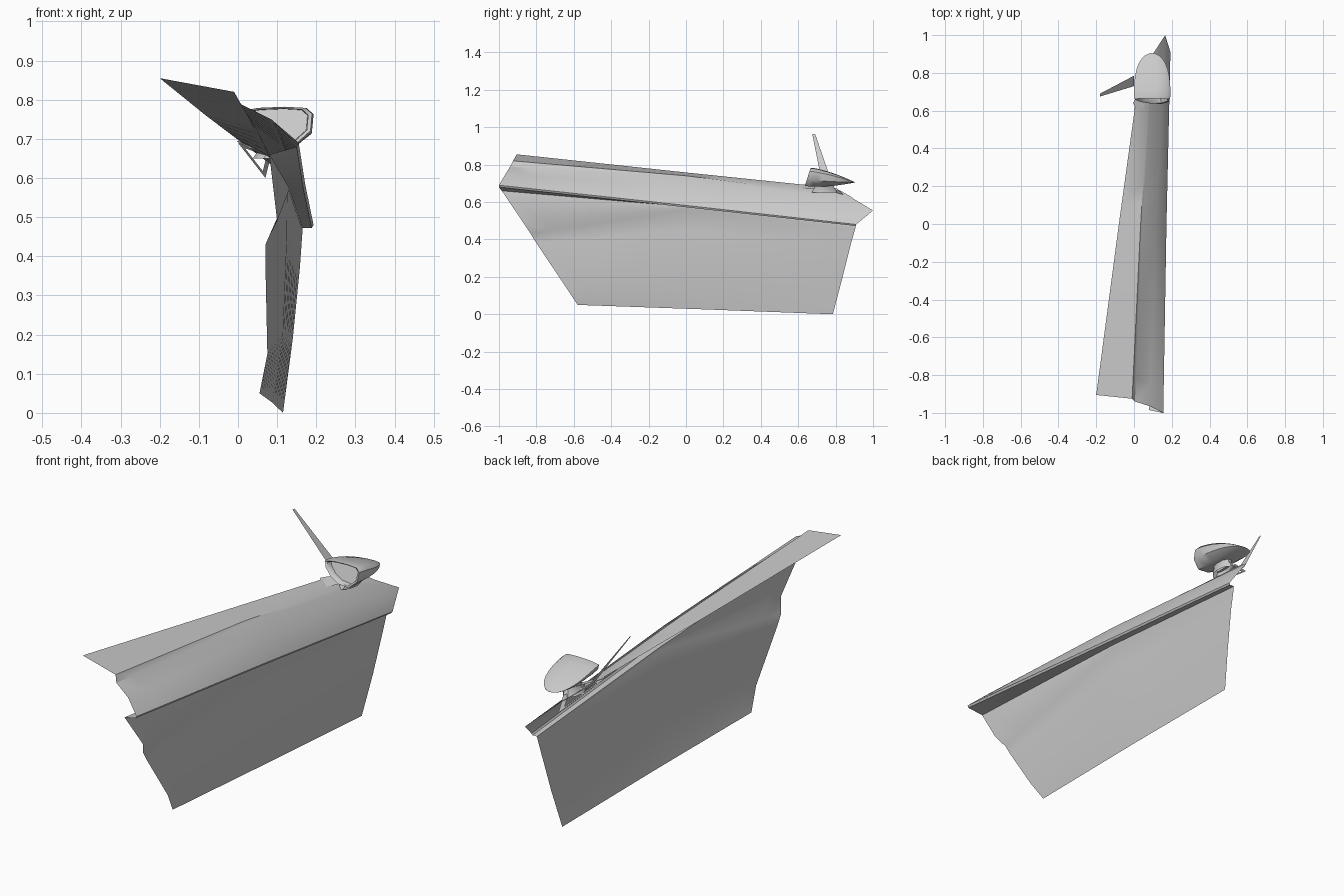
import bpy, math
from mathutils import Vector

cube = bpy.data.objects.get("Cube")
if cube:
    bpy.data.objects.remove(cube)

grey = bpy.data.materials.new("body_grey")
grey.use_nodes = True
COLOUR = (0.6, 0.6, 0.6, 1)
grey.diffuse_color = COLOUR
grey.node_tree.nodes["Principled BSDF"].inputs["Base Color"].default_value = COLOUR


def make(name, verts, faces, angle=35):
    mesh = bpy.data.meshes.new(name)
    mesh.from_pydata([tuple(v) for v in verts], [], faces)
    mesh.materials.append(grey)
    ob = bpy.data.objects.new(name, mesh)
    bpy.context.collection.objects.link(ob)
    bpy.ops.object.select_all(action='DESELECT')
    ob.select_set(True)
    bpy.context.view_layer.objects.active = ob
    bpy.ops.object.shade_smooth_by_angle(angle=math.radians(angle))
    return ob


def bridge(rows, closed=False):
    """Quads between successive rows of equal length."""
    n = len(rows[0])
    faces = []
    for r in range(len(rows) - 1):
        for i in range(n if closed else n - 1):
            j = (i + 1) % n
            faces.append((r * n + i, r * n + j, (r + 1) * n + j, (r + 1) * n + i))
    return [v for row in rows for v in row], faces


def sheet(name, stations, steps=8):
    """Skin running through a few cross-sections from end to end."""
    rows = []
    for a, b in zip(stations, stations[1:]):
        for k in range(steps):
            rows.append([Vector(p).lerp(Vector(q), k / steps) for p, q in zip(a, b)])
    rows.append([Vector(p) for p in stations[-1]])
    return make(name, *bridge(rows))


# Upper shoulder with its overhanging lip
sheet("door_shoulder", [
    [(-.20, -.905, .855), (-.01, -.925, .82), (.005, -.94, .79), (.085, -.965, .75),
     (.155, -1, .69), (.15, -1, .68), (.08, -.985, .66)],
    [(-.08, 0, .758), (.035, 0, .74), (.045, 0, .73), (.115, 0, .68),
     (.172, 0, .582), (.167, 0, .572), (.13, 0, .575)],
    [(.03, .8, .675), (.09, .88, .63), (.10, .9, .615), (.165, 1, .555),
     (.193, .91, .48), (.188, .908, .472), (.165, .908, .472)]])

# Lower skin with a tapering scoop that fades out under the lip
sheet("door_lower_panel", [
    [(.08, -.985, .66), (.10, -.87, .49), (.07, -.83, .43), (.07, -.80, .38),
     (.075, -.645, .15), (.055, -.58, .05)],
    [(.13, 0, .575), (.13, 0, .568), (.126, 0, .558), (.125, .02, .45),
     (.115, .06, .2), (.088, .1, .026)],
    [(.165, .908, .472), (.165, .906, .465), (.164, .904, .455), (.158, .88, .37),
     (.14, .835, .19), (.115, .785, 0)]])

# Mirror housing: rounded outline swept back to a blunt nose
outline = [(0, .772), (.05, .781), (.12, .784), (.175, .781), (.193, .765),
           (.189, .72), (.15, .685), (.09, .69), (.04, .715), (.01, .745)]
nose = Vector((.095, .905, .705))


def mirror_ring(t, inset=1.0, depth=0.0):
    sx = (1 - t ** 3) ** .5 * inset
    sz = (1 - t ** 1.7) * inset
    cz = .735 + (nose.z - .735) * t
    ring = []
    for x, z in outline:
        lean = .64 + .03 * (z - .685) / .1
        ring.append(Vector((nose.x + (x - nose.x) * sx,
                            lean + (nose.y - lean) * t + depth,
                            cz + (z - .735) * sz)))
    return ring


rings = [mirror_ring(0, .84, .03), mirror_ring(0, .86), mirror_ring(0, .96, -.004)]
rings += [mirror_ring(t) for t in (.06, .2, .35, .5, .65, .78, .88, .95, .99, .999)]
verts, faces = bridge(rings, closed=True)
n = len(outline)
faces.append(tuple(range(len(verts) - n, len(verts))))
make("mirror_housing", verts, faces, 45)
make("mirror_glass", mirror_ring(0, .845, .028), [tuple(range(n))])

# Mirror foot joining the housing to the shoulder
foot = [[Vector((.10 + .035 * math.cos(a) * s + dx, .74 + .06 * math.sin(a) * s, z))
         for a in [math.tau * k / 10 for k in range(10)]]
        for s, dx, z in ((1.2, -.02, .65), (.9, -.01, .68), (1, 0, .71))]
make("mirror_foot", *bridge(foot, closed=True))

# Triangular corner trim: an outer plate and a slim inner frame
make("corner_plate", [(.03, .57, .675), (-.005, .64, .695), (.07, .78, .685), (.085, .7, .672)],
     [(0, 1, 2, 3)])
corners = [Vector(p) for p in ((0, .6, .69), (.07, .88, .6), (.085, .82, .66))]
centre = sum(corners, Vector()) / 3
inner = [c.lerp(centre, .35) for c in corners]
make("corner_trim", *bridge([corners, inner], closed=True))

# Thin upright window divider
make("window_divider", [(0, .73, .69), (0, .785, .69), (-.18, .69, .965), (-.18, .675, .965)],
     [(0, 1, 2, 3)])
